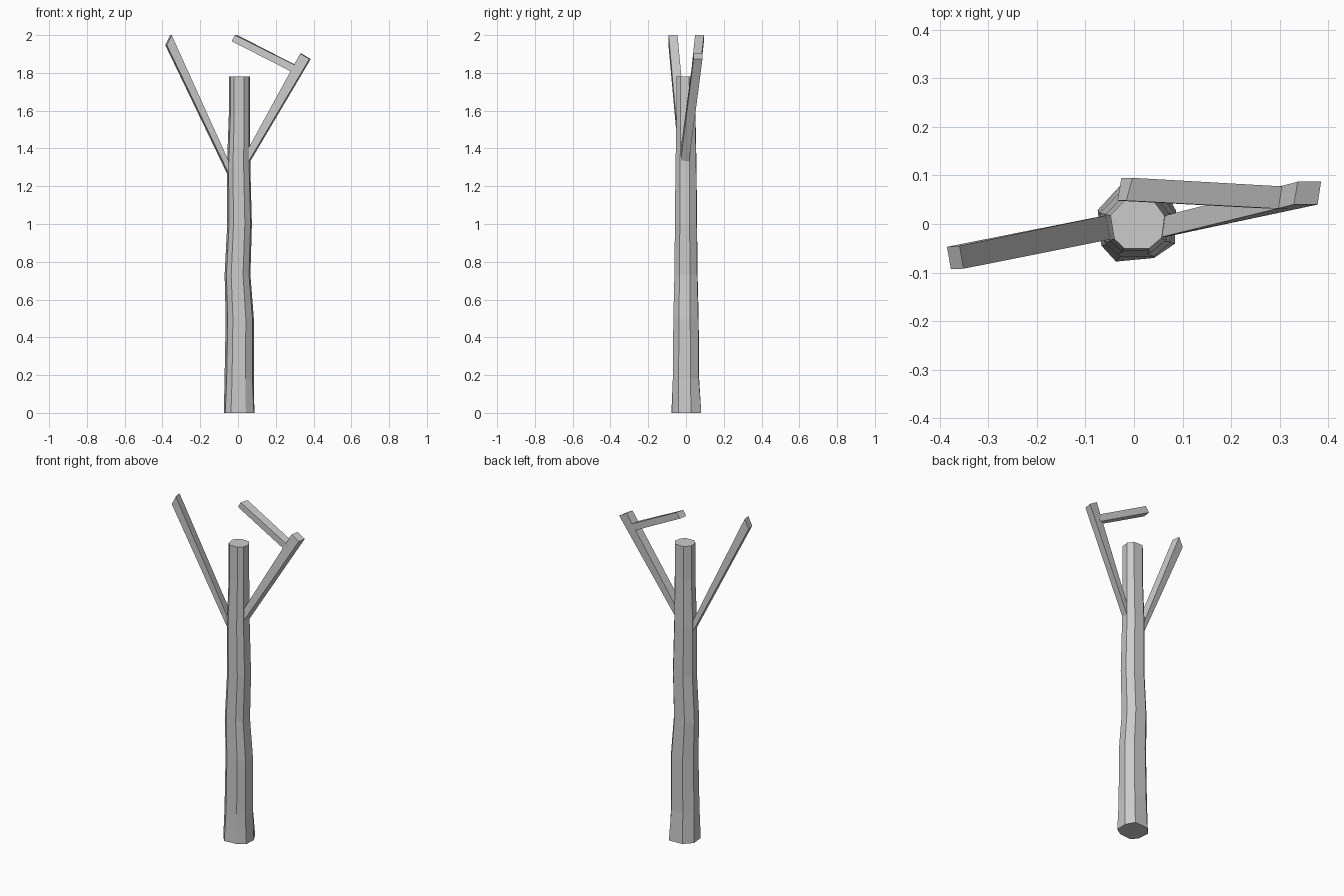
import bpy
from mathutils import Vector

if "Cube" in bpy.data.objects:
    bpy.data.objects.remove(bpy.data.objects["Cube"])


def make(name, verts, faces):
    me = bpy.data.meshes.new(name)
    me.from_pydata([tuple(v) for v in verts], [], faces)
    me.update()
    ob = bpy.data.objects.new(name, me)
    bpy.context.collection.objects.link(ob)
    return ob


def skin(name, rings):
    """Join equal-sized closed rings into a capped tube."""
    n = len(rings[0])
    verts = [v for r in rings for v in r]
    faces = [tuple(reversed(range(n)))]
    for k in range(len(rings) - 1):
        for i in range(n):
            a, b = k * n + i, k * n + (i + 1) % n
            faces.append((a, b, b + n, a + n))
    faces.append(tuple(range(len(verts) - n, len(verts))))
    return make(name, verts, faces)


# Trunk: uneven eight-sided section, slightly wandering centre line
section = [(-.5, -.93), (.45, -.93), (.93, -.52), (1.04, .31),
           (.6, .9), (-.45, .93), (-1.03, .33), (-.88, -.57)]
levels = [(0, .006, .003, .08), (.18, .006, 0, .075), (.5, .009, 0, .072),
          (.73, -.003, 0, .066), (1.0, .008, 0, .063), (1.3, .003, 0, .06),
          (1.58, .007, 0, .054), (1.78, .007, 0, .054)]
root_flare = [1.08, .98, 1.05, .97, 1.08, 1.0, .98, 1.04]
rings = []
for z, cx, cy, r in levels:
    rings.append([(cx + x * r * (f if z == 0 else 1),
                   cy + y * r * (f if z == 0 else 1), z)
                  for (x, y), f in zip(section, root_flare)])
skin("trunk", rings)


def branch(name, base, end, sink):
    """Four-sided limb from base quad to end quad, sunk into its parent."""
    base, end = [Vector(p) for p in base], [Vector(p) for p in end]
    base = [b - (e - b).normalized() * sink for b, e in zip(base, end)]
    skin(name, [base, end])


# Limbs: corners run lower front, lower back, upper back, upper front
branch("right_branch",
       [(.058, -.028, 1.335), (.067, .017, 1.335), (.062, .017, 1.395), (.052, -.028, 1.395)],
       [(.378, .04, 1.873), (.385, .087, 1.873), (.337, .087, 1.902), (.329, .04, 1.902)], .02)
branch("upper_twig",
       [(.294, .077, 1.803), (.289, .031, 1.803), (.308, .031, 1.838), (.313, .077, 1.838)],
       [(-.026, .095, 1.968), (-.034, .048, 1.968), (-.016, .048, 2.0), (-.003, .095, 2.0)], .008)
branch("left_branch",
       [(-.062, .017, 1.275), (-.053, -.032, 1.275), (-.05, -.032, 1.335), (-.06, .017, 1.335)],
       [(-.385, -.047, 1.947), (-.377, -.093, 1.947), (-.351, -.092, 2.0), (-.359, -.045, 2.0)], .02)
